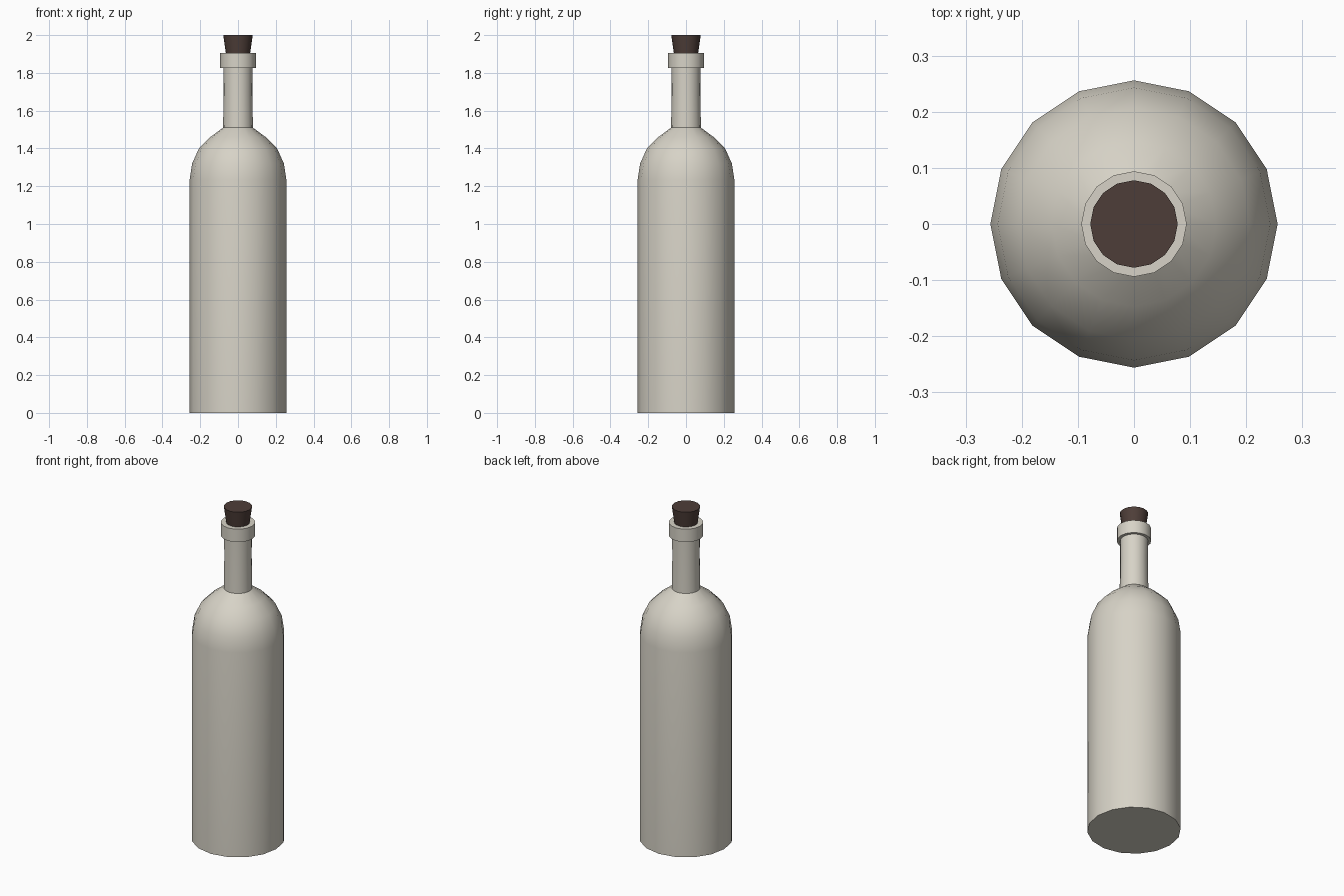
import bpy, bmesh, math

if "Cube" in bpy.data.objects:
    bpy.data.objects.remove(bpy.data.objects["Cube"])

SIDES = 16


def material(name, rgb):
    m = bpy.data.materials.new(name)
    m.diffuse_color = (*rgb, 1.0)
    m.use_nodes = True
    m.node_tree.nodes["Principled BSDF"].inputs["Base Color"].default_value = m.diffuse_color
    return m


glass = material("pale_glass", (0.68, 0.65, 0.57))
cork_brown = material("dark_cork", (0.076, 0.048, 0.040))


def lathe(name, profile, mat):
    """Revolve (radius, height) points around z and cap both ends."""
    bm = bmesh.new()
    rings = []
    for r, z in profile:
        rings.append([bm.verts.new((r * math.cos(2 * math.pi * i / SIDES),
                                    r * math.sin(2 * math.pi * i / SIDES), z))
                      for i in range(SIDES)])
    for low, high in zip(rings, rings[1:]):
        for i in range(SIDES):
            j = (i + 1) % SIDES
            bm.faces.new((low[i], low[j], high[j], high[i]))
    bm.faces.new(rings[0][::-1])
    bm.faces.new(rings[-1])
    mesh = bpy.data.meshes.new(name)
    bm.to_mesh(mesh)
    bm.free()
    mesh.materials.append(mat)
    obj = bpy.data.objects.new(name, mesh)
    bpy.context.collection.objects.link(obj)
    bpy.ops.object.select_all(action='DESELECT')
    obj.select_set(True)
    bpy.context.view_layer.objects.active = obj
    bpy.ops.object.shade_smooth_by_angle(angle=math.radians(30))
    return obj


# Bottle: body, rounded shoulder and neck in one turned profile
lathe("bottle", [(0.256, 0), (0.256, 1.235), (0.243, 1.32), (0.207, 1.40),
                 (0.147, 1.46), (0.079, 1.51), (0.076, 1.70), (0.077, 1.83)], glass)
# Collar around the mouth
lathe("lip", [(0.094, 1.827), (0.094, 1.905)], glass)
# Tapered stopper, slightly sunk into the mouth
lathe("cork", [(0.061, 1.88), (0.078, 2.0)], cork_brown)
